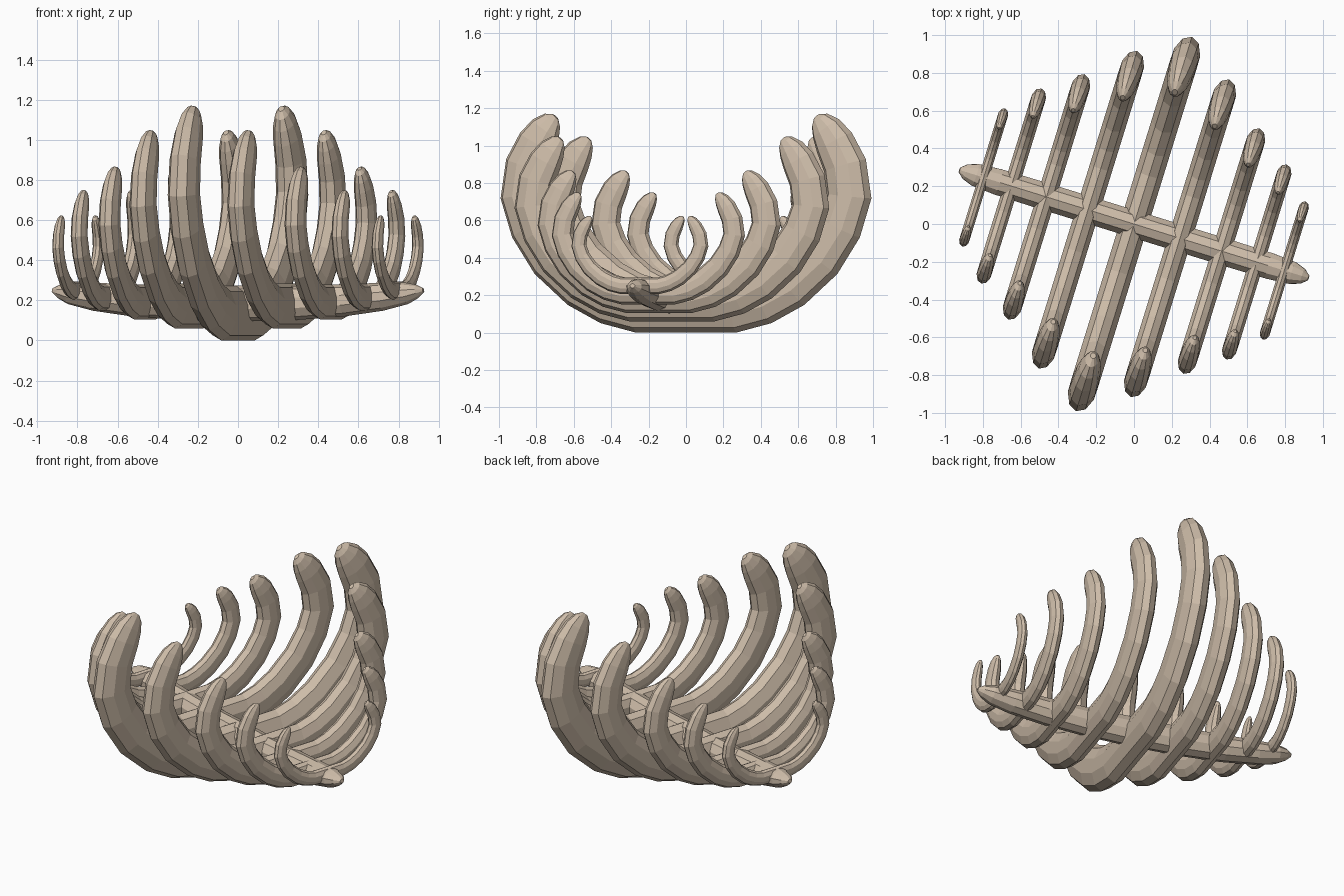
import bpy, math
from mathutils import Vector, Matrix

if "Cube" in bpy.data.objects:
    bpy.data.objects.remove(bpy.data.objects["Cube"])

TURN = Matrix.Rotation(math.radians(-17.2), 4, 'Z')


def tube(name, path, radii, side, sides=10):
    """Loft elliptical rings along a planar path; side is the plane normal.
    radii holds (half width along side, half depth in the plane)."""
    verts, faces = [], []
    n = len(path)
    for i, p in enumerate(path):
        t = (path[min(i + 1, n - 1)] - path[max(i - 1, 0)]).normalized()
        nor = side.cross(t).normalized()
        for k in range(sides):
            a = 2 * math.pi * (k + 0.5) / sides
            verts.append(p + side * math.cos(a) * radii[i][0]
                         + nor * math.sin(a) * radii[i][1])
    for i in range(n - 1):
        for k in range(sides):
            a, b = i * sides + k, i * sides + (k + 1) % sides
            faces.append((a, b, b + sides, a + sides))
    faces.append(tuple(reversed(range(sides))))
    faces.append(tuple(range((n - 1) * sides, n * sides)))
    me = bpy.data.meshes.new(name)
    me.from_pydata([TURN @ v for v in verts], [], faces)
    me.update()
    ob = bpy.data.objects.new(name, me)
    bpy.context.collection.objects.link(ob)
    me.materials.append(bone)
    return ob


bone = bpy.data.materials.new("bone")
bone.diffuse_color = (0.62, 0.51, 0.40, 1)
bone.use_nodes = True
bone.node_tree.nodes["Principled BSDF"].inputs["Base Color"].default_value = bone.diffuse_color

# Half rib centre line: outward fraction, height fraction, thickness fraction
PROFILE = [(0.30, 0.00, 1.0), (0.47, 0.04, 1.0), (0.64, 0.12, 1.0),
           (0.82, 0.26, 0.98), (0.94, 0.42, 0.95), (1.0, 0.58, 0.93),
           (0.975, 0.74, 0.9), (0.91, 0.86, 0.82), (0.86, 0.93, 0.66),
           (0.82, 0.975, 0.42), (0.80, 0.995, 0.15)]

# Ribs: distance along spine, half span, bottom, top, width, depth
RIBS = [(0.0, 1.037, 0.00, 1.16, 0.155, 0.27),
        (0.255, 0.88, 0.06, 1.04, 0.13, 0.225),
        (0.485, 0.68, 0.105, 0.86, 0.105, 0.175),
        (0.68, 0.54, 0.15, 0.745, 0.082, 0.13),
        (0.833, 0.383, 0.205, 0.62, 0.056, 0.09)]

for i, (u, span, low, top, w, d) in enumerate(RIBS):
    for s in ((1,) if u == 0 else (-1, 1)):
        mid, reach = low + d / 2, span - d * 0.46
        half = [(f * reach, mid + h * (top - mid), r) for f, h, r in PROFILE]
        full = [(-v, z, r) for v, z, r in reversed(half)] + half
        tube(f"rib_{i}_{'left' if s < 0 else 'right'}" if u else "rib_middle",
             [Vector((u * s, v, z)) for v, z, r in full],
             [(w / 2 * min(1, r + 0.05), d / 2 * r) for v, z, r in full],
             Vector((1, 0, 0)))

# Spine: gently bowed bar with blunt pointed ends
SPINE = [(0.0, 0.185, 0.075, 0.09), (0.3, 0.187, 0.075, 0.085),
         (0.55, 0.2, 0.075, 0.08), (0.75, 0.218, 0.073, 0.07),
         (0.88, 0.235, 0.063, 0.054), (0.935, 0.245, 0.042, 0.034),
         (0.967, 0.25, 0.014, 0.012)]
line = [(-u, z, w, d) for u, z, w, d in reversed(SPINE[1:])] + SPINE
tube("spine", [Vector((u, 0, z)) for u, z, w, d in line],
     [(w, d) for u, z, w, d in line], Vector((0, 1, 0)))

# Make all face normals point outward
import bmesh
for ob in bpy.context.collection.objects:
    bm = bmesh.new()
    bm.from_mesh(ob.data)
    bmesh.ops.recalc_face_normals(bm, faces=bm.faces)
    bm.to_mesh(ob.data)
    bm.free()
